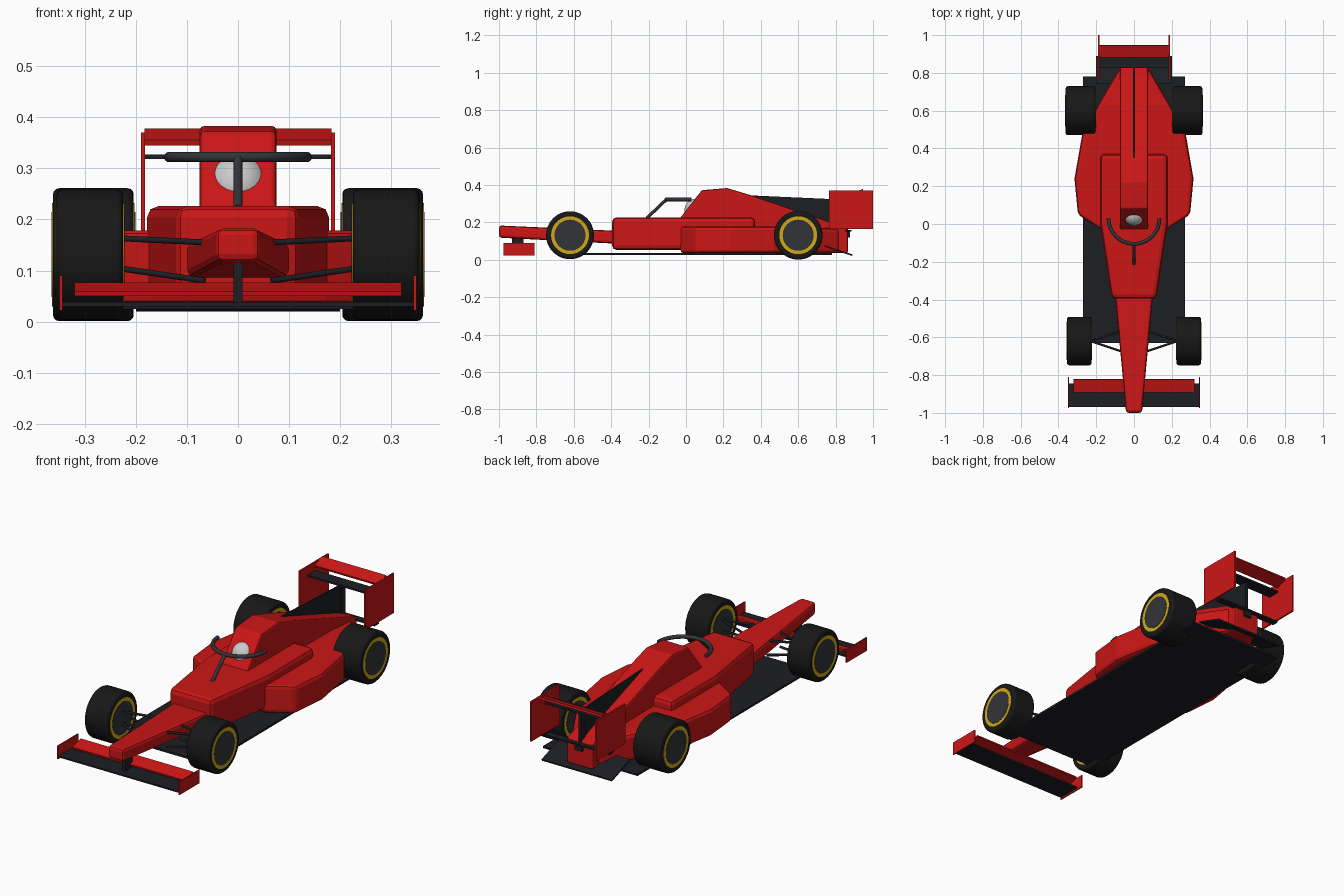
import bpy, bmesh
from math import pi, cos, sin
from mathutils import Vector

if "Cube" in bpy.data.objects:
    bpy.data.objects.remove(bpy.data.objects["Cube"])


def material(name, rgb):
    m = bpy.data.materials.new(name)
    m.diffuse_color = (*rgb, 1)
    m.use_nodes = True
    m.node_tree.nodes["Principled BSDF"].inputs["Base Color"].default_value = m.diffuse_color
    return m


RED = material("red_paint", (0.6, 0.008, 0.008))
CARBON = material("carbon", (0.012, 0.013, 0.016))
RUBBER = material("rubber", (0.009, 0.009, 0.009))
GOLD = material("gold", (0.65, 0.4, 0.008))
HUB = material("hub_grey", (0.032, 0.034, 0.04))
WHITE = material("white", (0.75, 0.75, 0.72))


def finish(name, bm, mat, bevel=0, segments=2, smooth=False):
    bmesh.ops.recalc_face_normals(bm, faces=bm.faces)
    me = bpy.data.meshes.new(name)
    bm.to_mesh(me)
    bm.free()
    ob = bpy.data.objects.new(name, me)
    bpy.context.collection.objects.link(ob)
    me.materials.append(mat)
    if bevel:
        b = ob.modifiers.new("bevel", 'BEVEL')
        b.width, b.segments, b.limit_method = bevel, segments, 'ANGLE'
        b.angle_limit = 0.6
    if smooth:
        bpy.context.view_layer.objects.active = ob
        ob.select_set(True)
        bpy.ops.object.shade_smooth_by_angle(angle=0.6)
        ob.select_set(False)
    return ob


def loft(name, sections, mat, bevel=0.0):
    """Rectangular sections (y, half width, z low, z high) joined along y."""
    bm = bmesh.new()
    rings = [[bm.verts.new(p) for p in ((-w, y, a), (w, y, a), (w, y, b), (-w, y, b))]
             for y, w, a, b in sections]
    for r, q in zip(rings, rings[1:]):
        for i in range(4):
            bm.faces.new((r[i], r[(i + 1) % 4], q[(i + 1) % 4], q[i]))
    bm.faces.new(rings[0])
    bm.faces.new(rings[-1])
    return finish(name, bm, mat, bevel)


def plate(name, profile, x0, x1, mat, bevel=0):
    """Side profile of (y, z) points extruded from x0 to x1."""
    bm = bmesh.new()
    f = bm.faces.new([bm.verts.new((x0, y, z)) for y, z in profile])
    ext = bmesh.ops.extrude_face_region(bm, geom=[f])
    moved = [v for v in ext['geom'] if isinstance(v, bmesh.types.BMVert)]
    bmesh.ops.translate(bm, vec=(x1 - x0, 0, 0), verts=moved)
    return finish(name, bm, mat, bevel)


def box(name, x, y0, y1, z0, z1, half, mat):
    return plate(name, [(y0, z0), (y1, z0), (y1, z1), (y0, z1)], x - half, x + half, mat)


def disc(name, x, y, z, radius, width, mat, bevel=0):
    bm = bmesh.new()
    bmesh.ops.create_cone(bm, cap_ends=True, segments=48, radius1=radius, radius2=radius, depth=width)
    for v in bm.verts:
        v.co = Vector((v.co.z + x, v.co.x + y, v.co.y + z))
    return finish(name, bm, mat, bevel, 3, True)


def tube(name, points, radius, mat):
    cu = bpy.data.curves.new(name, 'CURVE')
    cu.dimensions = '3D'
    cu.bevel_depth, cu.bevel_resolution, cu.use_fill_caps = radius, 3, True
    sp = cu.splines.new('POLY')
    sp.points.add(len(points) - 1)
    for p, co in zip(sp.points, points):
        p.co = (*co, 1)
    ob = bpy.data.objects.new(name, cu)
    bpy.context.collection.objects.link(ob)
    cu.materials.append(mat)


# Floor and diffuser
box("floor", 0, -0.63, 0.78, 0.025, 0.035, 0.27, CARBON)
plate("diffuser", [(0.74, 0.07), (0.888, 0.02), (0.89, 0.028), (0.742, 0.078)], -0.2, 0.2, CARBON)

# Bodywork
loft("nose", [(-1, 0.042, 0.118, 0.183), (-0.38, 0.1, 0.086, 0.155)], RED, 0.014)
loft("tub", [(-0.395, 0.118, 0.053, 0.226), (0, 0.178, 0.053, 0.226),
             (0.37, 0.178, 0.053, 0.226)], RED, 0.022)
loft("sidepods", [(-0.03, 0.17, 0.035, 0.178), (0.05, 0.297, 0.035, 0.178), (0.24, 0.315, 0.035, 0.178),
                  (0.47, 0.275, 0.035, 0.178), (0.63, 0.19, 0.035, 0.176), (0.82, 0.08, 0.035, 0.165)],
     RED, 0.018)
plate("engine_cover", [(-0.03, 0.06), (-0.03, 0.225), (0.085, 0.372), (0.22, 0.383), (0.34, 0.347),
                       (0.76, 0.205), (0.865, 0.165), (0.865, 0.035), (0.1, 0.035)],
      -0.075, 0.075, RED, 0.009)
plate("engine_fin", [(0.34, 0.344), (0.83, 0.322), (0.83, 0.16), (0.4, 0.3)], -0.004, 0.004, CARBON)

# Helmet
bm = bmesh.new()
bmesh.ops.create_uvsphere(bm, u_segments=32, v_segments=20, radius=0.06)
bmesh.ops.translate(bm, vec=(0, 0.052, 0.266), verts=bm.verts)
finish("helmet", bm, WHITE, smooth=True)

# Cockpit guard
arc = [(0.135 * cos(a), 0.03 - 0.135 * sin(a), 0.322) for a in (pi * i / 24 for i in range(25))]
tube("guard_hoop", arc, 0.01, HUB)
tube("guard_post", [(0, -0.105, 0.322), (0, -0.21, 0.222)], 0.009, HUB)

# Front wing
box("front_wing", 0, -0.97, -0.845, 0.03, 0.038, 0.345, CARBON)
plate("front_flap", [(-0.89, 0.05), (-0.82, 0.068), (-0.822, 0.077), (-0.892, 0.059)], -0.32, 0.32, RED)
box("front_wing_post", 0, -0.93, -0.87, 0.035, 0.13, 0.009, CARBON)

# Rear wing
box("rear_wing", 0, 0.825, 0.89, 0.318, 0.327, 0.185, CARBON)
plate("rear_flap", [(0.885, 0.345), (0.948, 0.368), (0.945, 0.378), (0.882, 0.355)], -0.183, 0.183, RED)
box("rear_wing_post", 0, 0.83, 0.865, 0.15, 0.322, 0.008, CARBON)
box("rear_beam", 0, 0.85, 0.885, 0.15, 0.158, 0.183, CARBON)
box("rear_light", 0, 0.86, 0.878, 0.12, 0.15, 0.02, CARBON)

for s, side in ((-1, "left"), (1, "right")):
    # Wing end plates
    box("front_endplate_" + side, s * 0.346, -0.975, -0.81, 0.022, 0.09, 0.003, RED)
    box("rear_endplate_" + side, s * 0.186, 0.765, 1.0, 0.165, 0.37, 0.004, RED)
    # Wheels
    for end, x, y, w, r in (("front", 0.29, -0.62, 0.13, 0.128), ("rear", 0.283, 0.6, 0.158, 0.13)):
        tag = end + "_" + side
        disc("tyre_" + tag, s * x, y, 0.131, r, w, RUBBER, 0.012)
        disc("rim_" + tag, s * x, y, 0.131, 0.101, w + 0.003, GOLD)
        disc("hub_" + tag, s * x, y, 0.131, 0.083, w + 0.006, HUB)
        # Suspension arms
        for level, zi, zo in (("upper", 0.155, 0.163), ("lower", 0.08, 0.104)):
            for k, dy in enumerate((-0.055, 0.055)):
                tube(f"arm_{level}_{k}_{tag}", [(s * 0.065, y + dy, zi), (s * 0.23, y, zo)], 0.006, CARBON)
